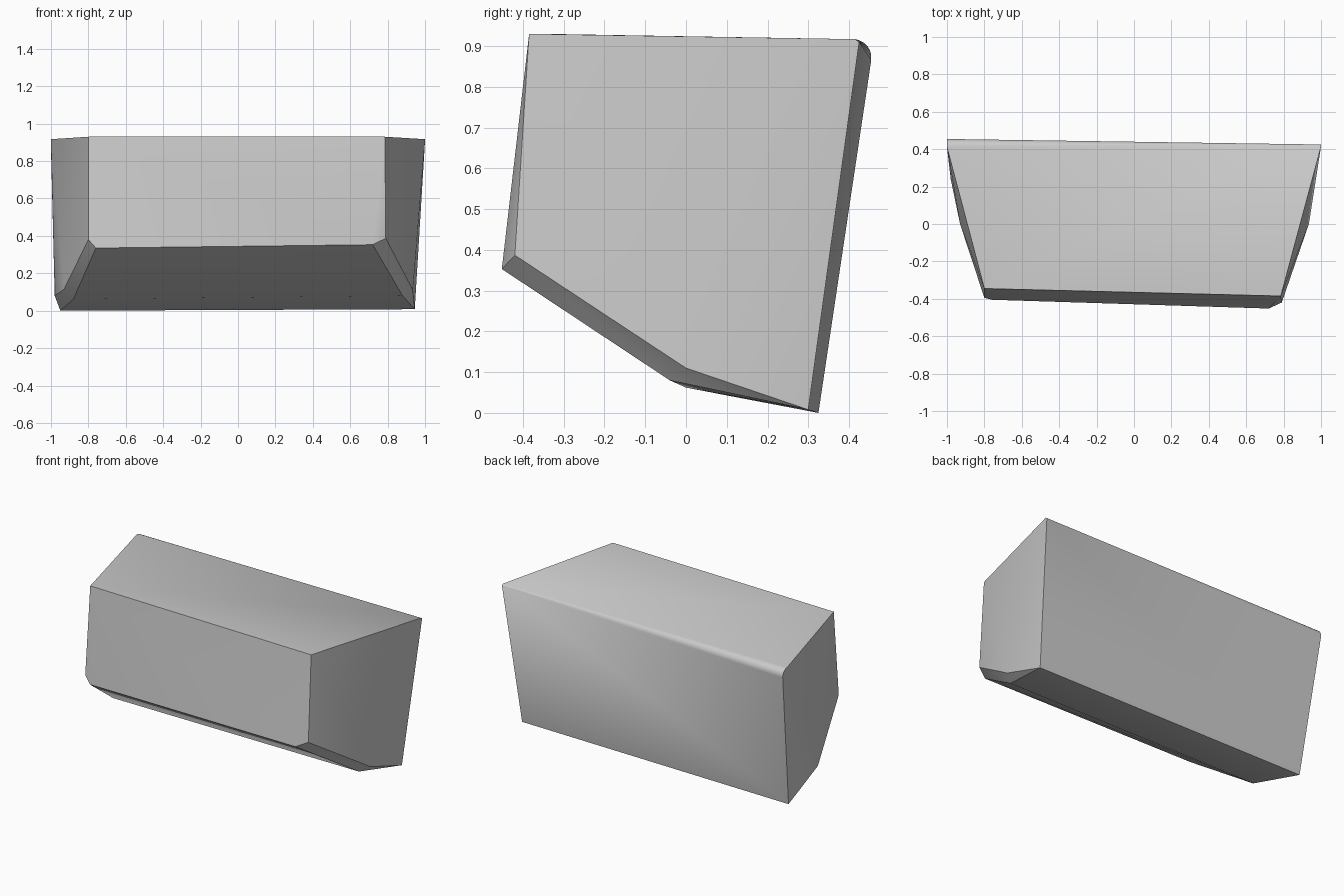
import bpy
import bmesh
import math

old = bpy.data.objects.get("Cube")
if old:
    bpy.data.objects.remove(old, do_unlink=True)

stone = bpy.data.materials.new("light grey stone")
colour = (0.6, 0.6, 0.6, 1)
stone.diffuse_color = colour
stone.use_nodes = True
stone.node_tree.nodes["Principled BSDF"].inputs["Base Color"].default_value = colour

# Corners of the chipped block, right end (-x) and left end (+x)
top_front = [(-0.80, -0.345, 0.93), (0.785, -0.385, 0.93)]
front_chips = [(-0.80, -0.395, 0.38), (-0.76, -0.405, 0.335),
               (0.79, -0.42, 0.387), (0.72, -0.452, 0.353)]
underside = [(-0.93, 0.0, 0.115), (-0.88, 0.0, 0.062), (-0.98, 0.24, 0.08),
             (0.935, 0.0, 0.11), (0.88, -0.04, 0.08)]
back_foot = [(-0.95, 0.325, 0.0), (0.945, 0.30, 0.008)]
back_top = [(1.0, 0.415, 0.917), (1.0, 0.425, 0.91)]

# Rounded top back edge, widest at the right end and tapering to the left
radius = 0.045
for i in range(7):
    a = math.radians(88 - i * 16)
    back_top.append((-1.0, 0.41 + radius * math.cos(a),
                     0.872 + radius * math.sin(a)))

# Wrap the corners into one solid block
bm = bmesh.new()
for p in top_front + front_chips + underside + back_foot + back_top:
    bm.verts.new(p)
hull = bmesh.ops.convex_hull(bm, input=bm.verts[:])
spare = [v for v in bm.verts if not v.link_faces]
bmesh.ops.delete(bm, geom=spare, context="VERTS")
bmesh.ops.dissolve_limit(bm, angle_limit=math.radians(1),
                         verts=bm.verts[:], edges=bm.edges[:])
bmesh.ops.recalc_face_normals(bm, faces=bm.faces[:])

mesh = bpy.data.meshes.new("stone_block")
bm.to_mesh(mesh)
bm.free()
mesh.materials.append(stone)
block = bpy.data.objects.new("stone_block", mesh)
bpy.context.collection.objects.link(block)

bpy.ops.object.select_all(action="DESELECT")
block.select_set(True)
bpy.context.view_layer.objects.active = block
bpy.ops.object.shade_smooth_by_angle(angle=math.radians(25))
